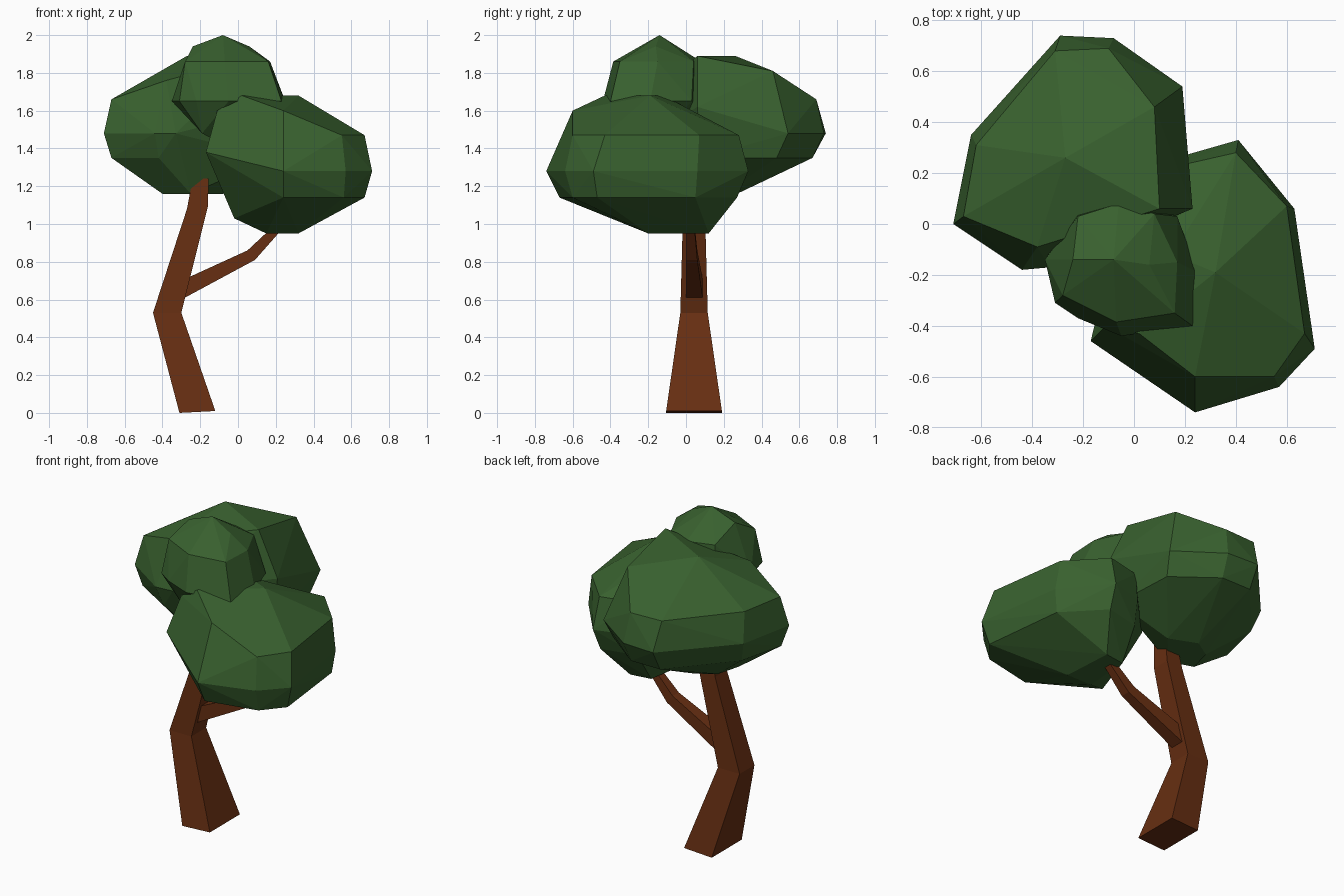
import bpy, bmesh


def material(name, rgb):
    m = bpy.data.materials.new(name)
    m.diffuse_color = (*rgb, 1)
    return m


LEAF = material("leaf green", (0.040, 0.118, 0.028))
BARK = material("bark brown", (0.135, 0.028, 0.006))


def finish(name, bm, mat):
    bmesh.ops.recalc_face_normals(bm, faces=bm.faces)
    me = bpy.data.meshes.new(name)
    bm.to_mesh(me)
    bm.free()
    me.materials.append(mat)
    bpy.context.collection.objects.link(bpy.data.objects.new(name, me))


def clump(name, layers):
    """Faceted leaf mass: convex hull of a few corners on each height layer."""
    bm = bmesh.new()
    for z, corners in layers:
        for x, y in corners:
            bm.verts.new((x, y, z))
    res = bmesh.ops.convex_hull(bm, input=bm.verts)
    junk = {v for v in res["geom_interior"] + res["geom_unused"]
            if isinstance(v, bmesh.types.BMVert)}
    bmesh.ops.delete(bm, geom=list(junk), context='VERTS')
    bmesh.ops.dissolve_limit(bm, angle_limit=0.05, verts=bm.verts, edges=bm.edges)
    finish(name, bm, LEAF)


def limb(name, sections):
    """Four-sided limb. Section: left (x, z), right (x, z), y range."""
    bm = bmesh.new()
    rings = []
    for (xl, zl), (xr, zr), (y0, y1) in sections:
        rings.append([bm.verts.new(p) for p in
                      ((xl, y0, zl), (xr, y0, zr), (xr, y1, zr), (xl, y1, zl))])
    for a, b in zip(rings, rings[1:]):
        for i in range(4):
            j = (i + 1) % 4
            bm.faces.new((a[i], a[j], b[j], b[i]))
    bm.faces.new(rings[0])
    bm.faces.new(rings[-1])
    finish(name, bm, BARK)


# Bent trunk and side branch
limb("trunk", [
    ((-0.31, 0.0), (-0.12, 0.01), (-0.105, 0.19)),
    ((-0.45, 0.53), (-0.30, 0.53), (-0.03, 0.115)),
    ((-0.27, 1.08), (-0.16, 1.09), (-0.015, 0.10)),
    ((-0.24, 1.24), (-0.155, 1.24), (-0.01, 0.09)),
])
limb("side_branch", [
    ((-0.30, 0.70), (-0.30, 0.60), (0.0, 0.09)),
    ((0.05, 0.86), (0.09, 0.81), (0.0, 0.06)),
    ((0.20, 1.0), (0.24, 0.98), (0.0, 0.045)),
])

# Front right leaf mass
clump("front_leaves", [
    (0.95, [(0.15, -0.2), (0.32, -0.2), (0.30, 0.12), (0.17, 0.1)]),
    (1.03, [(-0.02, -0.30)]),
    (1.14, [(0.24, -0.67), (0.56, -0.60), (0.67, -0.47), (0.61, 0.05),
            (0.40, 0.27), (0.18, 0.22)]),
    (1.28, [(0.24, -0.74), (0.57, -0.64), (0.71, -0.49), (0.63, 0.06),
            (0.41, 0.33), (0.20, 0.27), (-0.06, 0.0)]),
    (1.38, [(-0.17, -0.46)]),
    (1.47, [(0.55, -0.60), (0.67, -0.43), (0.60, 0.07), (0.40, 0.28), (0.18, 0.23)]),
    (1.60, [(-0.11, -0.40), (0.24, -0.60)]),
    (1.68, [(0.02, -0.43), (0.32, -0.19), (0.15, -0.12)]),
])

# Back left leaf mass
clump("back_leaves", [
    (1.16, [(-0.40, 0.05), (-0.25, 0.0), (-0.25, 0.27), (-0.36, 0.2), (-0.08, 0.2)]),
    (1.35, [(-0.67, 0.02), (-0.60, 0.31), (-0.29, 0.67), (-0.09, 0.67),
            (0.16, 0.48), (-0.42, -0.13), (0.18, 0.08)]),
    (1.48, [(-0.71, 0.0), (-0.64, 0.35), (-0.29, 0.74), (-0.08, 0.73),
            (0.19, 0.54), (-0.44, -0.18), (-0.33, -0.17)]),
    (1.62, [(0.23, 0.06)]),
    (1.66, [(-0.67, 0.03), (-0.62, 0.31), (-0.31, 0.68), (-0.10, 0.69)]),
    (1.76, [(-0.38, -0.09)]),
    (1.81, [(0.08, 0.46)]),
    (1.89, [(-0.27, 0.26), (0.10, 0.06)]),
])

# Small top leaf mass
clump("top_leaves", [
    (1.42, [(-0.08, -0.22), (0.06, -0.18), (-0.03, -0.05)]),
    (1.48, [(-0.19, -0.28)]),
    (1.65, [(-0.35, -0.14), (-0.31, -0.31), (-0.22, -0.37), (-0.05, -0.44),
            (0.23, -0.40), (0.25, -0.19), (0.17, 0.03), (-0.05, 0.11), (-0.23, 0.05)]),
    (1.86, [(-0.28, -0.28), (-0.07, -0.385), (0.16, -0.35), (0.17, -0.15),
            (0.08, 0.04), (-0.06, 0.08), (-0.22, 0.03)]),
    (1.94, [(-0.24, -0.14), (0.06, -0.16)]),
    (2.00, [(-0.08, -0.14)]),
])
